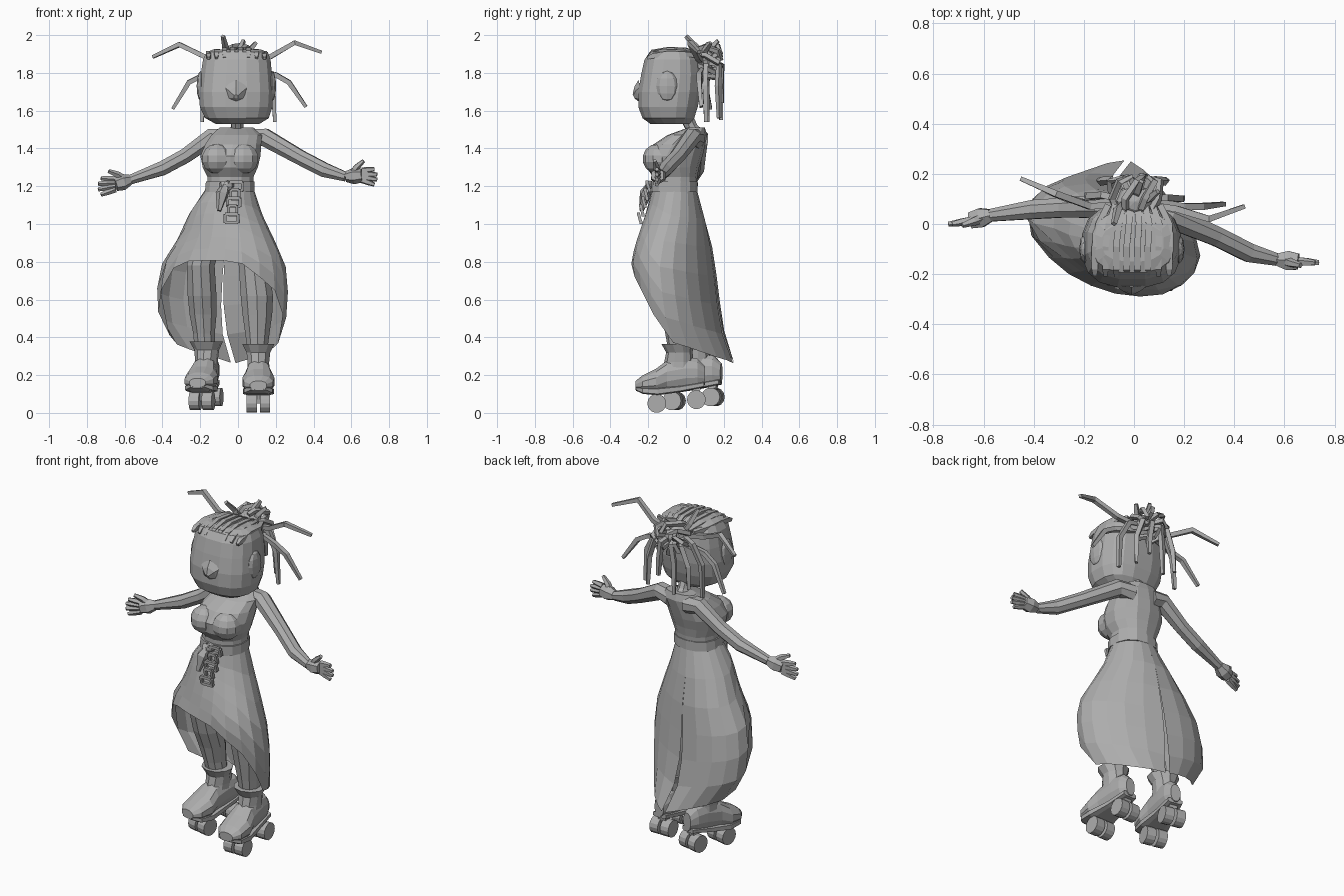
import bpy, bmesh, math
from mathutils import Vector, Matrix

cube = bpy.data.objects.get("Cube")
if cube:
    bpy.data.objects.remove(cube)

GREY = (0.42, 0.42, 0.42, 1)
mat = bpy.data.materials.new("plain_grey")
mat.use_nodes = True
mat.diffuse_color = GREY
mat.node_tree.nodes["Principled BSDF"].inputs["Base Color"].default_value = GREY


def finish(name, bm, matrix=None):
    bmesh.ops.recalc_face_normals(bm, faces=bm.faces)
    mesh = bpy.data.meshes.new(name)
    bm.to_mesh(mesh)
    bm.free()
    mesh.materials.append(mat)
    obj = bpy.data.objects.new(name, mesh)
    bpy.context.collection.objects.link(obj)
    if matrix:
        obj.matrix_world = matrix
    return obj


def bridge(bm, rings, closed=True):
    for a, b in zip(rings, rings[1:]):
        n = len(a)
        for i in range(n if closed else n - 1):
            j = (i + 1) % n
            bm.faces.new((a[i], a[j], b[j], b[i]))


def oval(angle, box, power):
    """Point on a rounded box given as (a_min, a_max, b_min, b_max)."""
    a0, a1, b0, b1 = box
    c, s = math.cos(angle), math.sin(angle)
    u = math.copysign(abs(c) ** (2 / power), c)
    v = math.copysign(abs(s) ** (2 / power), s)
    return (a0 + a1 + (a1 - a0) * u) / 2, (b0 + b1 + (b1 - b0) * v) / 2


def loft(name, sections, sides=12, power=2, axis="z", matrix=None):
    bm = bmesh.new()
    rings = []
    for t, *box in sections:
        pts = [oval(math.tau * (i + .5) / sides, box, power) for i in range(sides)]
        rings.append([bm.verts.new((a, b, t) if axis == "z" else (a, t, b)) for a, b in pts])
    bridge(bm, rings)
    bm.faces.new(rings[0])
    bm.faces.new(rings[-1])
    return finish(name, bm, matrix)


def tube(name, points, radii, sides=4):
    bm = bmesh.new()
    pts = [Vector(p) for p in points]
    rings, side = [], None
    for i, p in enumerate(pts):
        t = (pts[min(i + 1, len(pts) - 1)] - pts[max(i - 1, 0)]).normalized()
        if side is None:
            side = t.cross((0, 0, 1) if abs(t.z) < .9 else (0, 1, 0))
        side = (side - t * side.dot(t)).normalized()
        up = t.cross(side)
        r = radii[i] if isinstance(radii, (list, tuple)) else radii
        rings.append([bm.verts.new(p + r * (side * math.cos(a) + up * math.sin(a)))
                      for a in (math.tau * (k + .5) / sides for k in range(sides))])
    bridge(bm, rings)
    bm.faces.new(rings[0])
    bm.faces.new(rings[-1])
    return finish(name, bm)


def ball(name, centre, size, u=10, v=7):
    bm = bmesh.new()
    bmesh.ops.create_uvsphere(bm, u_segments=u, v_segments=v, radius=1)
    return finish(name, bm, Matrix.LocRotScale(Vector(centre), None, Vector(size)))


def lookup(table, t):
    """Linear interpolation in rows sorted by their first value."""
    for lo, hi in zip(table, table[1:]):
        if t <= hi[0]:
            f = max(0, (t - lo[0]) / (hi[0] - lo[0]))
            return [a + (b - a) * f for a, b in zip(lo[1:], hi[1:])]
    return table[-1][1:]


# Head, nose, ears and neck
loft("head", [(1.53, -.12, .115, -.19, .02), (1.56, -.175, .165, -.232, .045),
              (1.62, -.205, .185, -.255, .065), (1.70, -.21, .19, -.255, .08),
              (1.79, -.2, .183, -.24, .085), (1.87, -.188, .175, -.222, .075),
              (1.91, -.168, .16, -.195, .05), (1.925, -.13, .12, -.15, 0)], 16, 2.6)
tube("nose", [(-.01, -.235, 1.69), (-.01, -.258, 1.685), (-.01, -.277, 1.675)], [.075, .045, .012], 6)
for side, x in (("left", .18), ("right", -.197)):
    ball(side + "_ear", (x, -.1, 1.73), (.022, .058, .08), 8, 6)
tube("neck", [(-.01, .06, 1.46), (-.005, .03, 1.51), (-.005, 0, 1.57)], [.05, .034, .036], 8)

# Torso, bust and belt
loft("torso", [(1.18, -.165, .085, -.175, .055), (1.25, -.165, .085, -.175, .06),
               (1.3, -.19, .108, -.21, .07), (1.36, -.203, .123, -.218, .088),
               (1.42, -.178, .126, -.175, .102), (1.47, -.145, .13, -.1, .112),
               (1.51, -.1, .085, .01, .1)], 14, 2.2)
for side, x in (("left", .03), ("right", -.112)):
    ball(side + "_bust", (x, -.15, 1.345), (.083, .08, .08))
loft("belt", [(1.17, -.178, .09, -.187, .062), (1.225, -.173, .09, -.184, .062)], 14, 2.3)

# Skirt with a rising front hem and a narrow slit at the back
SHAPE = [(.25, -.18, .14, -.14, .27), (.36, -.33, .21, -.2, .21), (.5, -.42, .255, -.24, .175),
         (.65, -.43, .265, -.26, .155), (.8, -.4, .25, -.28, .14), (.95, -.3, .175, -.245, .12),
         (1.1, -.24, .105, -.2, .08), (1.18, -.175, .085, -.182, .058)]
HEM = [(0, .26), (45, .3), (75, .35), (99, .38), (111, .54), (125, .64), (165, .8), (190, .81),
       (228, .8), (250, .65), (262, .46), (272, .38), (315, .32), (360, .26)]
bm = bmesh.new()
rows, cols = 6, 20
rings = []
for r in range(rows + 1):
    ring = []
    gap = 4 * (r / rows) ** 3
    for c in range(cols + 1):
        deg = gap + (360 - 2 * gap) * c / cols
        z = 1.18 + (lookup(HEM, deg)[0] - 1.18) * r / rows
        x, y = oval(math.radians(90 - deg), lookup(SHAPE, z), 2)
        twist = .22 * min(1, (1.18 - z) / .3)
        ring.append(bm.verts.new((x, y - twist * (x + .07), z)))
    rings.append(ring)
bridge(bm, rings, closed=False)
finish("skirt", bm)

# Trouser legs
loft("left_leg", [(.31, .05, .155, -.09, .02), (.42, .035, .17, -.11, .03), (.52, .02, .185, -.13, .04),
                  (.62, .01, .19, -.15, .03), (.78, 0, .165, -.16, .02), (1, -.04, .13, -.15, .04)], 10)
loft("right_leg", [(.31, -.23, -.115, 0, .11), (.42, -.24, -.12, -.03, .11), (.52, -.26, -.11, -.06, .1),
                   (.62, -.27, -.11, -.1, .07), (.78, -.275, -.12, -.14, .03), (1, -.24, -.05, -.15, .04)], 10)

# Roller boots: foot, sole, shaft with flared cuff, trucks and wheels
for side, place, turn in (("left", (.108, -.03, 0), 0), ("right", (-.165, .06, .014), -12)):
    base = Matrix.Translation(place) @ Matrix.Rotation(math.radians(turn), 4, "Z")
    loft(side + "_boot", [(-.237, -.045, .045, .12, .17), (-.2, -.08, .08, .105, .2),
                          (-.13, -.088, .088, .095, .235), (-.07, -.07, .07, .105, .28),
                          (.03, -.06, .06, .12, .3), (.09, -.052, .052, .13, .29),
                          (.13, -.03, .03, .145, .25)], 12, 2.2, "y", base)
    loft(side + "_sole", [(-.236, -.04, .04, .118, .14), (-.2, -.078, .078, .1, .135),
                          (-.12, -.086, .086, .092, .135), (0, -.062, .062, .11, .145),
                          (.125, -.045, .045, .135, .165)], 8, 4, "y", base)
    loft(side + "_cuff", [(.2, -.062, .062, -.11, .08), (.27, -.06, .06, -.085, .07),
                          (.32, -.066, .066, -.075, .065), (.365, -.09, .09, -.1, .07)], 10, 2, "z", base)
    for end, y, z in (("front", -.125, .05), ("rear", .085, .07)):
        loft(f"{side}_{end}_truck", [(z, -.05, .05, y - .015, y + .015),
                                     (z + .075, -.03, .03, y - .035, y + .035)], 4, 2, "z", base)
        for name, x in (("inner", -.035), ("outer", .035)):
            bm = bmesh.new()
            bmesh.ops.create_cone(bm, cap_ends=True, segments=14, radius1=.05, radius2=.05, depth=.054)
            finish(f"{side}_{end}_{name}_wheel", bm, base @ Matrix.Translation((x, y, z))
                   @ Matrix.Rotation(math.pi / 2, 4, "Y"))

# Arms and hands
ARMS = {
    "left": ([(.05, .05, 1.45), (.14, .03, 1.46), (.33, -.05, 1.352), (.46, -.115, 1.285), (.57, -.142, 1.25)],
             (.655, -.15, 1.258), (.737, -.155), (1.29, 1.262, 1.235, 1.208), (.665, -.165, 1.335)),
    "right": ([(-.06, .065, 1.45), (-.14, .07, 1.46), (-.28, .065, 1.36), (-.4, .058, 1.295), (-.57, .035, 1.235)],
              (-.65, .015, 1.21), (-.74, 0), (1.242, 1.213, 1.183, 1.155), (-.685, -.005, 1.28)),
}
for side, (path, knuckle, tip, heights, thumb) in ARMS.items():
    tube(side + "_arm", path, [.055, .05, .042, .041, .027], 8)
    wrist, k = Vector(path[-1]), Vector(knuckle)
    tube(side + "_palm", [wrist, wrist.lerp(k, .5), k], [.028, .044, .037], 6)
    mean = sum(heights) / 4
    for i, h in enumerate(heights):
        root = k + Vector((0, 0, (h - mean) * .6))
        reach = 1 if i in (1, 2) else .98
        end = Vector((tip[0] * reach, tip[1], h))
        tube(f"{side}_finger_{i + 1}", [root, root.lerp(end, .5), end], [.018, .016, .011], 5)
    tube(side + "_thumb", [wrist.lerp(k, .3), wrist.lerp(Vector(thumb), .6), thumb], [.022, .018, .011], 5)

# Braided rows over the scalp
for i in range(8):
    u = (i - 3.5) / 3.5
    x = .148 * u
    top = 1.926 - .022 * u * u
    tube(f"scalp_braid_{i + 1}", [(x - .008, -.205, 1.878), (x - .008, -.178, top - .015), (x - .008, -.09, top),
                                  (x * .95, 0, top - .005), (x * .7, .075, 1.89)], [.01, .018, .018, .018, .018])

# Gathered knot at the back with looped strands
ball("hair_knot", (.005, .09, 1.86), (.08, .07, .07), 8, 6)
for i in range(8):
    a = math.tau * i / 8
    pts = [(.005 + r * math.cos(a + d), y, 1.86 + r * math.sin(a + d) * .85)
           for r, y, d in ((.03, .12, 0), (.06, .185, .3), (.1, .17, .7), (.1, .1, 1.2), (.08, .06, 1.3))]
    tube(f"knot_strand_{i + 1}", pts, .016)

# Loose locks that stick out, and locks that hang behind the head
LOCKS = [
    [(-.04, .08, 1.86), (-.175, .07, 1.885), (-.31, .12, 1.95), (-.45, .18, 1.885)],
    [(.04, .08, 1.86), (.17, .06, 1.885), (.3, .02, 1.96), (.44, .07, 1.91)],
    [(-.04, .1, 1.83), (-.18, .08, 1.79), (-.26, .1, 1.75), (-.345, .13, 1.61)],
    [(.04, .1, 1.83), (.2, .07, 1.79), (.27, .07, 1.75), (.36, .08, 1.62)],
    [(-.03, .09, 1.86), (-.065, .06, 1.93), (-.08, 0, 1.995)],
    [(.0, .1, 1.87), (.015, .13, 1.93), (.03, .17, 1.97)],
    [(.03, .09, 1.86), (.06, .1, 1.92), (.095, .13, 1.96)],
]
for x, y, z in ((-.19, .11, 1.54), (-.14, .17, 1.6), (-.05, .18, 1.55), (.05, .185, 1.64),
                (.13, .17, 1.56), (.195, .1, 1.54)):
    LOCKS.append([(x * .3, .1, 1.86), (x * .65, y + .005, 1.84), (x * .95, y, 1.73), (x, y + .005, z)])
for i, pts in enumerate(LOCKS):
    tube(f"loose_lock_{i + 1}", pts, [.018] * (len(pts) - 1) + [.012])

# Belt ornaments: knotted sash and hanging chain
tube("sash_tail", [(-.06, -.185, 1.22), (-.085, -.215, 1.16), (-.1, -.235, 1.07)], [.016, .034, .012], 5)
tube("sash_end", [(-.08, -.185, 1.22), (-.07, -.21, 1.17), (-.08, -.225, 1.12)], [.02, .024, .012], 5)
ball("sash_knot", (-.055, -.19, 1.205), (.035, .025, .025), 8, 5)
for i in range(5):
    f = i / 4
    centre = Vector((-.01 - .025 * f, -.2 - .045 * f, 1.2 - .17 * f))
    w, h = (.034, .022) if i % 2 == 0 else (.022, .026)
    corners = [centre + Vector((sx * w, -sz * .006, sz * h))
               for sx, sz in ((-1, -1), (1, -1), (1, 1), (-1, 1), (-1, -1))]
    for j in range(4):
        tube(f"chain_link_{i + 1}_bar_{j + 1}", corners[j:j + 2], .011)
